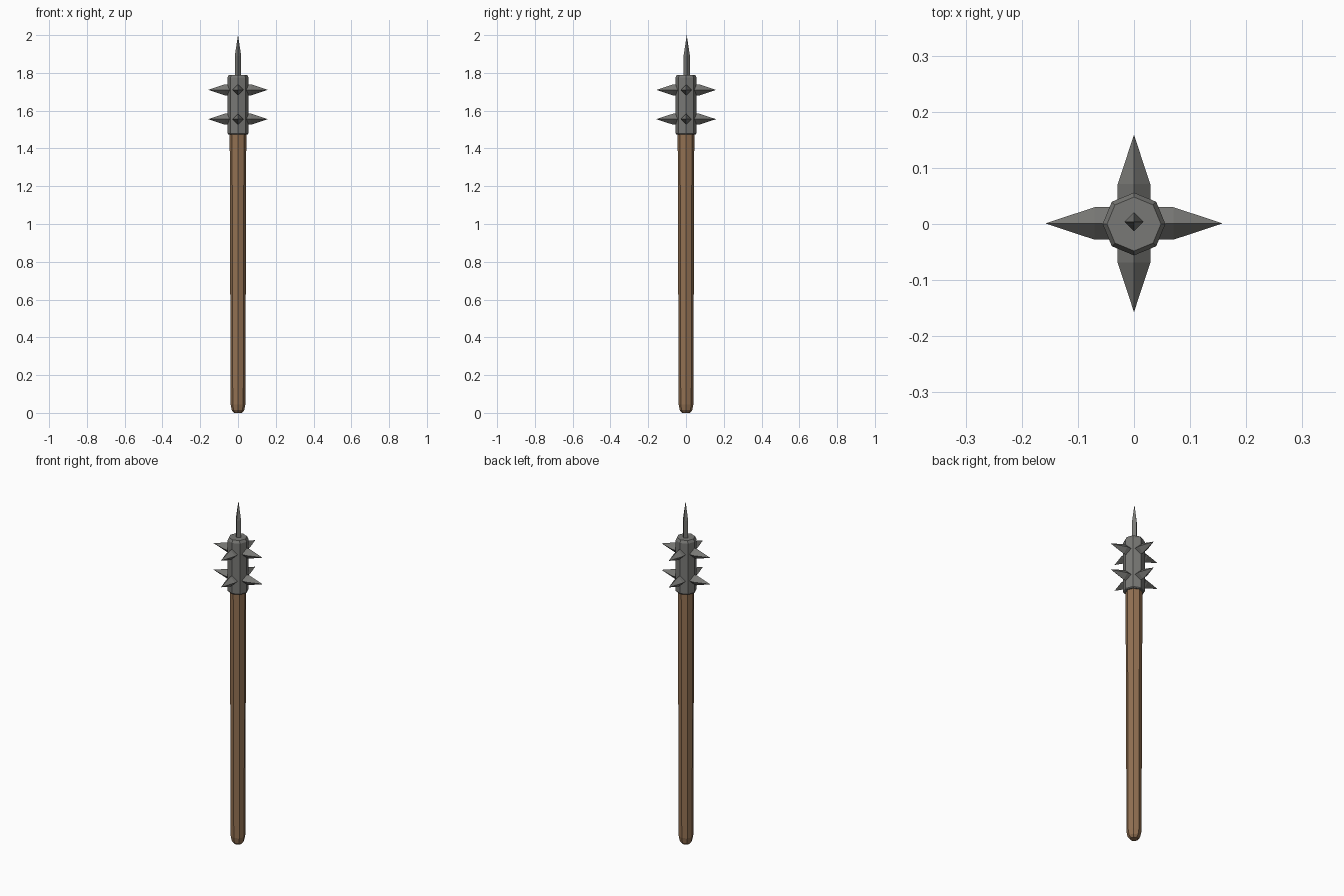
import bpy, bmesh, math
from mathutils import Matrix, Vector

if "Cube" in bpy.data.objects:
    bpy.data.objects.remove(bpy.data.objects["Cube"])


def material(name, rgb):
    m = bpy.data.materials.new(name)
    m.diffuse_color = (*rgb, 1)
    m.use_nodes = True
    m.node_tree.nodes["Principled BSDF"].inputs["Base Color"].default_value = m.diffuse_color
    return m


wood = material("brown wood", (0.29, 0.165, 0.085))
iron = material("grey iron", (0.19, 0.19, 0.18))


def lathe(name, profile, sides, mat, matrix=Matrix()):
    """Flat-sided solid from (radius, height) rings; radius 0 makes a point."""
    bm = bmesh.new()
    rings = []
    for r, z in profile:
        n = 1 if r == 0 else sides
        rings.append([bm.verts.new(matrix @ Vector((
            r * math.cos(2 * math.pi * i / sides),
            r * math.sin(2 * math.pi * i / sides), z))) for i in range(n)])
    for a, b in zip(rings, rings[1:]):
        for i in range(sides):
            j = (i + 1) % sides
            if len(b) == 1:
                bm.faces.new((a[i], a[j], b[0]))
            else:
                bm.faces.new((a[i], a[j], b[j], b[i]))
    for ring in (rings[0], rings[-1]):
        if len(ring) > 2:
            bm.faces.new(ring)
    bmesh.ops.recalc_face_normals(bm, faces=bm.faces)
    me = bpy.data.meshes.new(name)
    bm.to_mesh(me)
    bm.free()
    me.materials.append(mat)
    ob = bpy.data.objects.new(name, me)
    bpy.context.collection.objects.link(ob)
    return ob


# Wooden shaft with rounded butt
lathe("shaft", [(0.021, 0), (0.033, 0.014), (0.039, 0.045), (0.044, 1.48)], 8, wood)

# Iron head sleeve
lathe("head", [(0.052, 1.475), (0.056, 1.48), (0.056, 1.775), (0.048, 1.79)], 8, iron)

# Top spike
lathe("top_spike", [(0.017, 1.78), (0.017, 1.89), (0, 2.0)], 4, iron,
      Matrix.Translation((0, 0.004, 0)))

# Two rows of four side spikes
for row, z in enumerate((1.555, 1.71)):
    for k in range(4):
        mat = (Matrix.Translation((0, 0.001, z)) @ Matrix.Rotation(k * math.pi / 2, 4, 'Z')
               @ Matrix.Rotation(math.pi / 2, 4, 'Y'))
        lathe(f"side_spike_{row}_{k}", [(0.029, 0.03), (0.029, 0.07), (0, 0.158)], 4, iron, mat)
